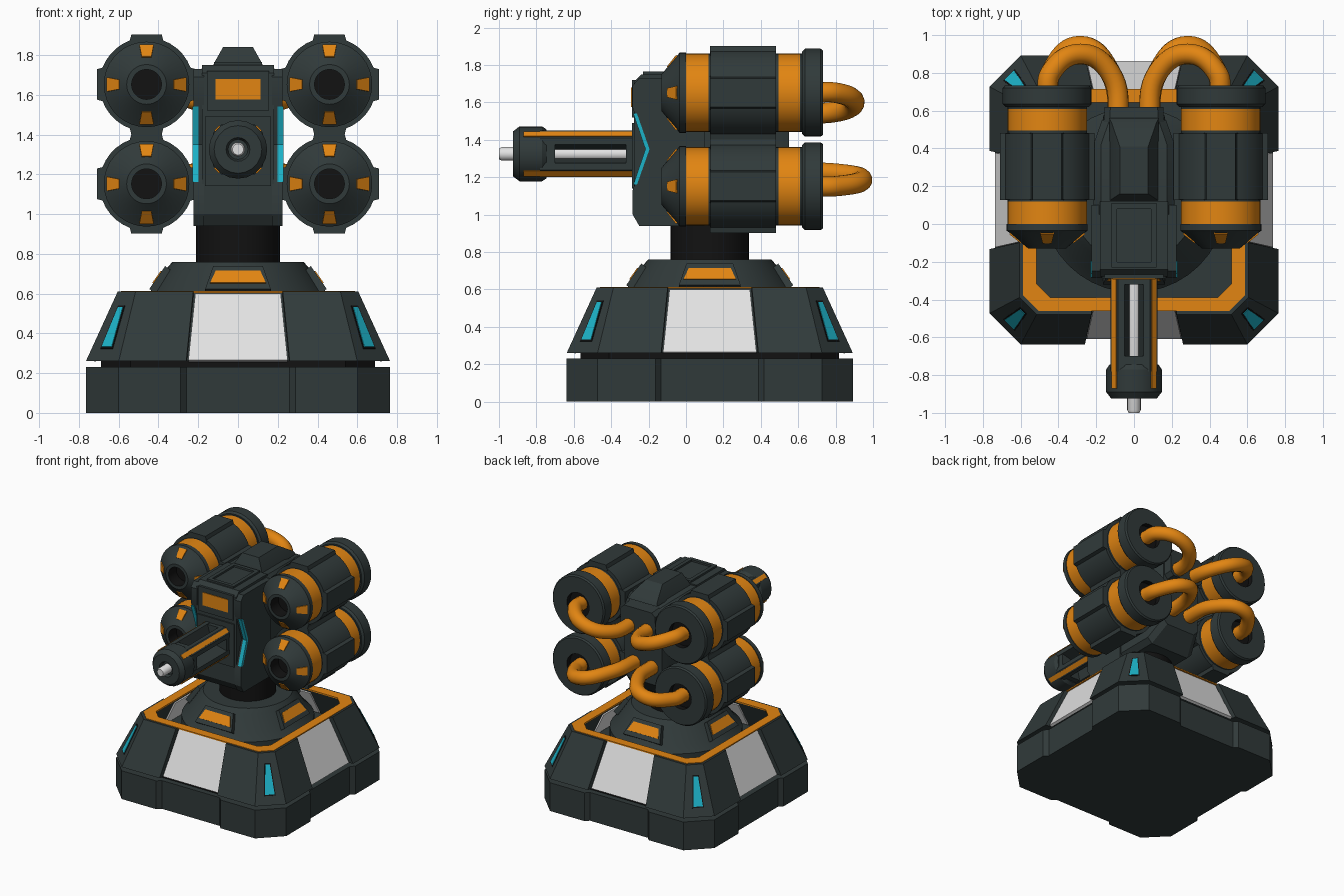
import bpy, bmesh, math
from mathutils import Matrix, Vector

cube = bpy.data.objects.get("Cube")
if cube:
    bpy.data.objects.remove(cube, do_unlink=True)

MATS = {}
for label, rgb in {"dark_armour": (0.030, 0.042, 0.042), "orange_paint": (0.76, 0.235, 0.006),
                   "black_metal": (0.006, 0.006, 0.006), "pale_metal": (0.76, 0.76, 0.76),
                   "cyan_glow": (0.012, 0.45, 0.58)}.items():
    m = bpy.data.materials.new(label)
    m.use_nodes = True
    m.diffuse_color = (*rgb, 1)
    m.node_tree.nodes["Principled BSDF"].inputs["Base Color"].default_value = (*rgb, 1)
    MATS[label.split("_")[0]] = m

CY = 0.127                      # depth of the turret axis
AXIS = Matrix.Translation((0, CY, 0))
ALONG_Y = Matrix.Rotation(-math.pi / 2, 4, 'X')


def loft(name, loops, mats="dark", place=Matrix(), ring=False):
    """Skin a list of equal loops; one colour name, or one per band."""
    bands = len(loops) if ring else len(loops) - 1
    mats = [mats] * bands if isinstance(mats, str) else mats
    slots = list(dict.fromkeys(mats))
    bm = bmesh.new()
    rows = [[bm.verts.new(p) for p in loop] for loop in loops]
    n = len(rows[0])
    for i in range(bands):
        a, b = rows[i], rows[(i + 1) % len(rows)]
        for j in range(n):
            k = (j + 1) % n
            bm.faces.new((a[j], a[k], b[k], b[j])).material_index = slots.index(mats[i])
    if not ring:
        bm.faces.new(rows[0][::-1]).material_index = slots.index(mats[0])
        bm.faces.new(rows[-1]).material_index = slots.index(mats[-1])
    bmesh.ops.recalc_face_normals(bm, faces=bm.faces)
    me = bpy.data.meshes.new(name)
    bm.to_mesh(me)
    bm.free()
    for s in slots:
        me.materials.append(MATS[s])
    me.polygons.foreach_set("use_smooth", [True] * len(me.polygons))
    me.set_sharp_from_angle(angle=math.radians(28))
    ob = bpy.data.objects.new(name, me)
    ob.matrix_world = place
    bpy.context.scene.collection.objects.link(ob)
    return ob


def lathe(name, profile, mats="dark", place=Matrix(), seg=36):
    turn = [2 * math.pi * i / seg for i in range(seg)]
    return loft(name, [[(r * math.cos(a), r * math.sin(a), z) for a in turn] for r, z in profile],
                mats, place)


def box(name, x, y, z, mat="dark", place=Matrix()):
    return loft(name, [[(x[0], y[0], h), (x[1], y[0], h), (x[1], y[1], h), (x[0], y[1], h)]
                       for h in z], mat, place)


def prism_x(name, profile, x0, x1, mat="dark"):
    return loft(name, [[(x, y, z) for y, z in profile] for x in (x0, x1)], mat)


def pad(name, low, high, w0, w1, mat, lift, place, depth=0.01):
    """Flat tapered plate lying on a sloping surface around an axis."""
    d = Vector((high[0] - low[0], high[1] - low[1])).normalized()
    loops = []
    for t in (lift - depth, lift):
        ox, oz = d.y * t, -d.x * t
        loops.append([(low[0] + ox, -w0, low[1] + oz), (low[0] + ox, w0, low[1] + oz),
                      (high[0] + ox, w1, high[1] + oz), (high[0] + ox, -w1, high[1] + oz)])
    return loft(name, loops, mat, place)


def outline(h, c, z, n=0.25, d=0.0, slant=0.0):
    """Square with cut corners and a shallow notch in each side."""
    side = [(c - h, -h), (-n, -h), (slant - n, d - h), (n - slant, d - h), (n, -h), (h - c, -h)]
    return [(x * co - y * si, x * si + y * co, z)
            for co, si in ((1, 0), (0, 1), (-1, 0), (0, -1)) for x, y in side]


def spin(k, start=0.0):
    return Matrix.Rotation(start + k * math.pi / 2, 4, 'Z')


# Base plate, shadow gap and hollow armoured skirt
loft("base_plate", [outline(0.765, 0.165, z, 0.29, 0.03, 0.03) for z in (0, 0.23)], place=AXIS)
loft("base_gap", [outline(0.69, 0.15, z) for z in (0.22, 0.27)], "black", AXIS)
loft("skirt", [outline(0.765, 0.165, 0.26, 0.26, 0.045, 0.003),
               outline(0.605, 0.09, 0.61, 0.225, 0.04, 0.003),
               outline(0.515, 0.07, 0.61), outline(0.60, 0.10, 0.40)], place=AXIS)
loft("skirt_rim", [outline(0.588, 0.085, 0.604), outline(0.588, 0.085, 0.614),
                   outline(0.515, 0.07, 0.614), outline(0.515, 0.07, 0.604)],
     "orange", AXIS, ring=True)

for k in range(4):
    side = AXIS @ spin(k)
    corner = AXIS @ spin(k, math.pi / 4)
    pad(f"skirt_panel_{k}", (0.735, 0.265), (0.58, 0.60), 0.25, 0.215, "pale", 0, side, 0.02)
    pad(f"inner_panel_{k}", (0.595, 0.41), (0.522, 0.59), 0.235, 0.20, "pale", 0, side)
    pad(f"corner_slot_{k}", (0.934, 0.322), (0.827, 0.54), 0.044, 0.024, "black", 0.003, corner)
    pad(f"corner_light_{k}", (0.930, 0.33), (0.832, 0.53), 0.036, 0.017, "cyan", 0.006, corner)
    pad(f"dome_frame_{k}", (0.435, 0.615), (0.355, 0.73), 0.165, 0.125, "dark", 0.014, side, 0.06)
    pad(f"dome_pad_{k}", (0.415, 0.644), (0.372, 0.705), 0.14, 0.112, "orange", 0.019, side)

# Swivel dome and neck
lathe("swivel_dome", [(0.49, 0.40), (0.49, 0.56), (0.44, 0.61), (0.36, 0.725), (0.33, 0.76),
                      (0.2, 0.76)], place=AXIS, seg=40)
lathe("neck", [(0.21, 0.74), (0.21, 0.96)], "black", AXIS)


def section(y, hx, z0, z1, c):
    return [(-hx, y, z0 + c), (c - hx, y, z0), (hx - c, y, z0), (hx, y, z0 + c),
            (hx, y, z1 - c), (hx - c, y, z1), (c - hx, y, z1), (-hx, y, z1 - c)]


# Turret body
loft("body_rear", [section(0.05, 0.215, 0.95, 1.74, 0.04), section(0.42, 0.215, 0.95, 1.74, 0.04),
                   section(0.55, 0.17, 1.08, 1.70, 0.04)])
loft("body_hatch", [section(0.4, 0.165, 1.46, 1.72, 0.03), section(0.62, 0.155, 1.48, 1.70, 0.03)])
prism_x("body_core", [(-0.24, 1.75), (-0.278, 1.71), (-0.278, 1.0), (-0.24, 0.94),
                      (0.12, 0.94), (0.12, 1.75)], -0.18, 0.18)
cheek = [(-0.25, 1.73), (-0.285, 1.69), (-0.285, 1.57), (-0.21, 1.35), (-0.285, 1.13),
         (-0.285, 1.0), (-0.25, 0.94), (0.1, 0.94), (0.1, 1.73)]
light = [(-0.282, 1.54), (-0.217, 1.35), (-0.282, 1.16), (-0.262, 1.16), (-0.195, 1.35),
         (-0.262, 1.54)]
for s, label in ((1, "left"), (-1, "right")):
    prism_x(label + "_cheek", cheek, s * 0.17, s * 0.225)
    prism_x(label + "_cheek_light", light, s * 0.198, s * 0.229, "cyan")
box("brow_frame", (-0.155, 0.155), (-0.288, -0.2), (1.52, 1.72))
box("brow_panel", (-0.113, 0.113), (-0.293, -0.28), (1.575, 1.68), "orange")
box("barrel_plate", (-0.165, 0.165), (-0.288, -0.2), (1.14, 1.49))
loft("roof_hump", [[(-x, y0, z), (x, y0, z), (x, y1, z), (-x, y1, z)] for x, y0, y1, z in
                   ((0.13, 0.12, 0.56, 1.73), (0.12, 0.13, 0.54, 1.76), (0.075, 0.16, 0.41, 1.84))])
for x in (-0.105, 0.105):
    box("roof_rail", (x - 0.015, x + 0.015), (-0.23, 0.11), (1.74, 1.765))
for y in (-0.23, 0.08):
    box("roof_cross_rail", (-0.12, 0.12), (y, y + 0.03), (1.74, 1.765))

# Gun barrel: four corner rails around a pale rod
GUN = Matrix.Translation((0, 0, 1.325)) @ ALONG_Y
rail = [(0.024, 0.024), (0.125, 0.05), (0.125, 0.085), (0.085, 0.125), (0.05, 0.125)]
for k in range(4):
    loft(f"barrel_rail_{k}", [[(x, y, z) for x, y in rail] for z in (-0.78, -0.25)],
         place=GUN @ spin(k))
    box(f"barrel_stripe_{k}", (0.14, 0.152), (-0.018, 0.018), (-0.87, -0.28), "orange",
        GUN @ spin(k, math.pi / 4))
for y0, y1 in ((-0.78, -0.70), (-0.32, -0.2)):
    loft("barrel_block", [outline(0.122, 0.04, z, 0.05) for z in (y0, y1)], place=GUN)
lathe("muzzle", [(0.05, -0.90), (0.06, -0.925), (0.12, -0.925), (0.147, -0.89), (0.147, -0.77),
                 (0.13, -0.745)], place=GUN, seg=20)
lathe("barrel_rod", [(0.028, -1.0), (0.036, -0.985), (0.036, -0.3)], "pale", GUN, 16)

# Launcher pods, each with a hose curling back into the body
POD = [(0.075, -0.03), (0.075, -0.13), (0.10, -0.13), (0.20, -0.045), (0.215, -0.035),
       (0.215, 0.0), (0.21, 0.0), (0.21, 0.12), (0.21, 0.13), (0.237, 0.13), (0.237, 0.48),
       (0.21, 0.48), (0.21, 0.495), (0.21, 0.61), (0.21, 0.62), (0.22, 0.62), (0.235, 0.635),
       (0.235, 0.72), (0.225, 0.732), (0.10, 0.732), (0.10, 0.69)]
POD_MATS = ["dark"] * (len(POD) - 1)
for i, c in ((0, "black"), (6, "orange"), (12, "orange"), (19, "black")):
    POD_MATS[i] = c
for level, z, end_z, reach in (("upper", 1.652, 1.55, 0.90), ("lower", 1.152, 1.22, 0.942)):
    for s, label in ((1, "left"), (-1, "right")):
        name = f"{level}_{label}_"
        place = Matrix.Translation((s * 0.46, 0, z)) @ ALONG_Y
        lathe(name + "pod", POD, POD_MATS, place)
        for k in range(4):
            at = place @ spin(k)
            pad(f"{name}nose_mark_{k}", (0.135, -0.097), (0.197, -0.048), 0.024, 0.036,
                "orange", 0.007, at)
            loft(f"{name}lug_{k}", [[(0.2, -w, h), (0.25, -w * 0.85, h), (0.25, w * 0.85, h),
                                     (0.2, w, h)] for w, h in ((0.09, 0.128), (0.09, 0.482))],
                 place=at)
        cu = bpy.data.curves.new(name + "hose", 'CURVE')
        cu.dimensions = '3D'
        cu.bevel_depth, cu.bevel_resolution, cu.resolution_u = 0.055, 5, 10
        cu.use_fill_caps = True
        sp = cu.splines.new('BEZIER')
        path = [(0.46, 0.68, z), (0.44, 0.80, z), (0.285, reach, (z + end_z) / 2),
                (0.125, 0.80, end_z), (0.075, 0.50, end_z)]
        sp.bezier_points.add(len(path) - 1)
        for bp, (x, y, h) in zip(sp.bezier_points, path):
            bp.co = (s * x, y, h)
            bp.handle_left_type = bp.handle_right_type = 'AUTO'
        cu.materials.append(MATS["orange"])
        bpy.context.scene.collection.objects.link(bpy.data.objects.new(name + "hose", cu))
